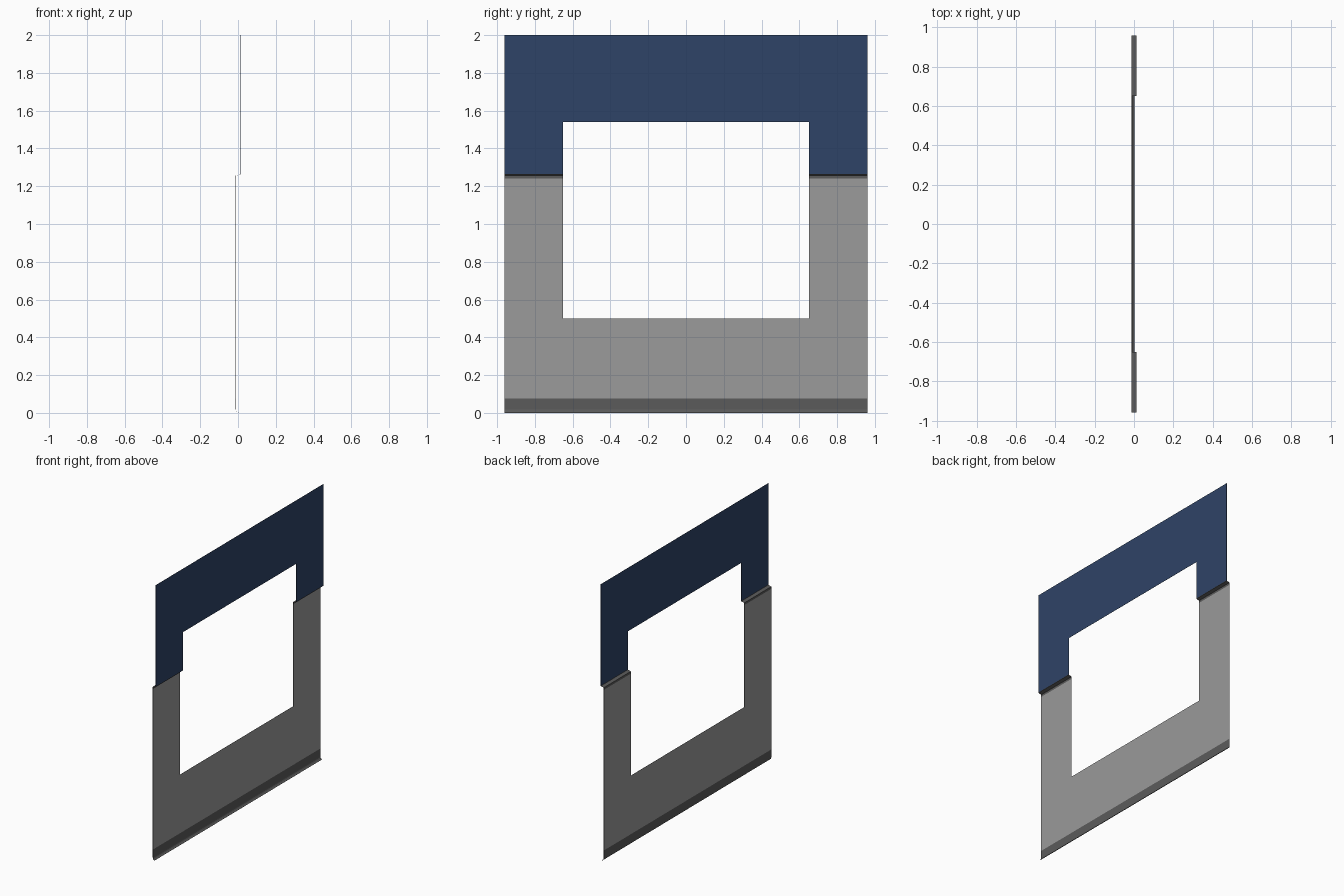
import bpy, math

if "Cube" in bpy.data.objects:
    bpy.data.objects.remove(bpy.data.objects["Cube"])


def material(name, rgb):
    m = bpy.data.materials.new(name)
    m.diffuse_color = (*rgb, 1)
    m.use_nodes = True
    m.node_tree.nodes["Principled BSDF"].inputs["Base Color"].default_value = m.diffuse_color
    return m


BLUE = material("navy paint", (0.028, 0.057, 0.135))
GREY = material("grey paint", (0.325, 0.325, 0.325))
DARK = material("dark grey trim", (0.105, 0.105, 0.105))

W, H = 0.96, 0.65            # half width of wall, half width of opening
BACK, FRONT = -0.012, 0.012  # the two wall planes
SILL, HEAD = 0.50, 1.54      # opening bottom and top
SPLIT = 1.265                # where the upper colour starts


def sheet(name, verts, faces, mat):
    """Very thin wall sheet, closed so both sides are surfaced."""
    me = bpy.data.meshes.new(name)
    me.from_pydata(verts, [], faces)
    me.materials.append(mat)
    ob = bpy.data.objects.new(name, me)
    bpy.context.collection.objects.link(ob)
    s = ob.modifiers.new("thin", 'SOLIDIFY')
    s.thickness = 0.0008
    s.offset = 0
    return ob


def flat_panel(name, x, outline, mat):
    sheet(name, [(x, y, z) for y, z in outline], [range(len(outline))], mat)


def strip(name, profile, y0, y1, mat):
    """Sweep an (x, z) profile along y."""
    n = len(profile)
    verts = [(x, y, z) for y in (y0, y1) for x, z in profile]
    faces = [(i, i + n, i + n + 1, i + 1) for i in range(n - 1)]
    return sheet(name, verts, faces, mat)


# Upper wall: inverted U around the opening
flat_panel("upper_wall", FRONT,
           [(-W, SPLIT), (-H, SPLIT), (-H, HEAD), (H, HEAD),
            (H, SPLIT), (W, SPLIT), (W, 2.0), (-W, 2.0)], BLUE)

# Lower wall: U around the opening
flat_panel("lower_wall", BACK,
           [(-W, 0.075), (W, 0.075), (W, 1.24), (H, 1.24),
            (H, SILL), (-H, SILL), (-H, 1.24), (-W, 1.24)], GREY)

# Ledge trim stepping from the lower wall out to the upper wall
ledge = [(BACK, 1.24), (BACK, 1.256), (FRONT, 1.262), (FRONT, SPLIT)]
strip("ledge_trim_left", ledge, -W, -H, DARK)
strip("ledge_trim_right", ledge, H, W, DARK)

# Skirting with a coved foot
R = 0.015
cove = [(BACK, 0.075)]
for i in range(5):
    a = math.pi / 2 * i / 4
    cove.append((BACK + R * (1 - math.cos(a)), 0.02 * (1 - math.sin(a))))
strip("coved_skirting", cove, -W, W, DARK)
